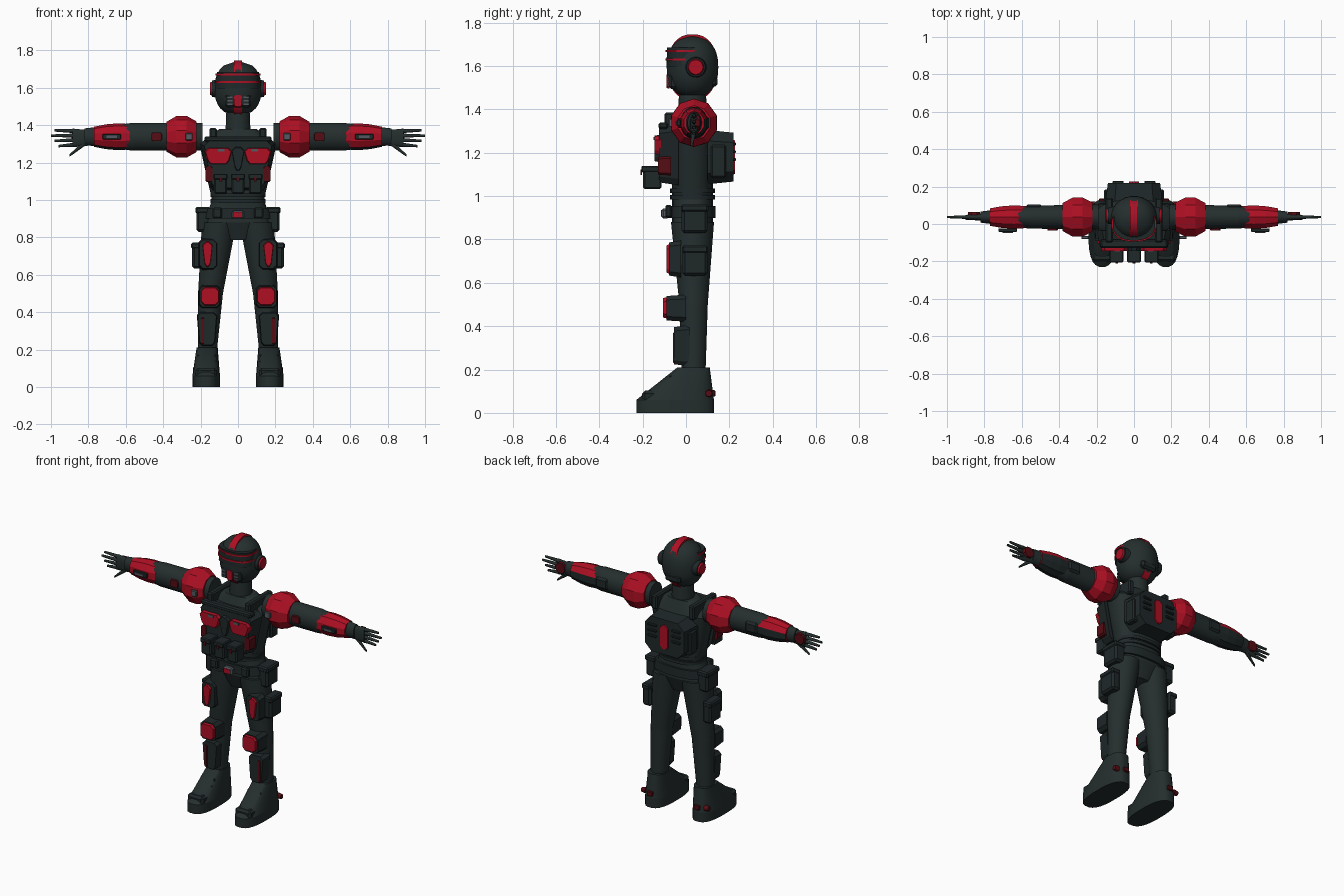
import bpy, bmesh, math
from mathutils import Vector

old = bpy.data.objects.get("Cube")
if old:
    bpy.data.objects.remove(old)


def material(name, *rgb):
    m = bpy.data.materials.new(name)
    m.use_nodes = True
    m.diffuse_color = (*rgb, 1)
    m.node_tree.nodes["Principled BSDF"].inputs["Base Color"].default_value = (*rgb, 1)
    return m


SUIT = material("dark suit", .018, .027, .027)
ARMOR = material("dark armor", .014, .021, .022)
RED = material("bright red", .42, .005, .017)
MAROON = material("dark red", .09, .004, .007)
GREY = material("metal grey", .09, .1, .12)


def finish(name, bm, materials, pair, smooth=False, bevel=0):
    """Turn a bmesh into an object; pair mirrors it to the other side."""
    bmesh.ops.recalc_face_normals(bm, faces=bm.faces)
    mesh = bpy.data.meshes.new(name)
    bm.to_mesh(mesh)
    bm.free()
    for m in materials:
        mesh.materials.append(m)
    if smooth:
        mesh.polygons.foreach_set("use_smooth", [True] * len(mesh.polygons))
        mesh.set_sharp_from_angle(angle=math.radians(50))
    obj = bpy.data.objects.new(name, mesh)
    bpy.context.collection.objects.link(obj)
    if bevel:
        modifier = obj.modifiers.new("bevel", "BEVEL")
        modifier.width, modifier.segments = bevel, 1
    if pair:
        obj.modifiers.new("mirror", "MIRROR").use_mirror_merge = False


def tube(name, base, tip, start, end, mat=SUIT, sides=24, power=1, steps=1,
         narrow=1, pair=False, smooth=True, under=None):
    """Skin ellipses from base to tip; narrow rounds the ends to that share of the radius."""
    base, tip, start, end = Vector(base), Vector(tip), Vector(start), Vector(end)
    span = [abs(d) for d in tip - base]
    axis = span.index(max(span))
    across = [k for k in range(3) if k != axis]
    bm = bmesh.new()
    rings = []
    for step in range(steps + 1):
        t = step / steps
        dome = (1 - abs(2 * t - 1) ** 2.3) ** (1 / 2.3)
        radii = start.lerp(end, t) * max(narrow, dome)
        ring = []
        for i in range(sides):
            a = math.tau * (i + .5) / sides
            p = base.lerp(tip, t)
            for k, r, c in zip(across, radii, (math.cos(a), math.sin(a))):
                p[k] += r * math.copysign(abs(c) ** power, c)
            ring.append(bm.verts.new(p))
        rings.append(ring)
    for low, high in zip(rings, rings[1:]):
        for i in range(sides):
            bm.faces.new((low[i - 1], low[i], high[i], high[i - 1]))
    bm.faces.new(rings[0])
    bm.faces.new(rings[-1])
    bmesh.ops.recalc_face_normals(bm, faces=bm.faces)
    # The lower rear side may take a second material
    if under:
        for f in bm.faces:
            f.material_index = int(f.normal.z - f.normal.y < -.5)
    finish(name, bm, [mat, under] if under else [mat], pair, smooth)


def box(name, at, size, mat=ARMOR, bevel=.008, pair=False):
    bm = bmesh.new()
    bmesh.ops.create_cube(bm, size=1)
    for v in bm.verts:
        v.co = Vector(at) + Vector(size) * v.co
    finish(name, bm, [mat], pair, bevel=bevel)


def plate(name, at, size, mat=ARMOR, corner=.02, shrink=.9, taper=1, pair=False):
    """Octagonal plate, smaller on its outer face, with its lower half scaled by taper."""
    at = Vector(at)
    w, d, h = (s / 2 for s in size)
    outward = math.copysign(d, at.y)
    outline = []
    for x, z in ((w - corner, h), (w, h - corner)):
        outline += [(x, z), (-x, z), (x * taper, -z), (-x * taper, -z)]
    bm = bmesh.new()
    for x, z in outline:
        bm.verts.new(at + Vector((x, -outward, z)))
        bm.verts.new(at + Vector((x * shrink, outward, z * shrink)))
    bmesh.ops.convex_hull(bm, input=bm.verts)
    bmesh.ops.dissolve_limit(bm, angle_limit=.02, verts=bm.verts, edges=bm.edges)
    finish(name, bm, [mat], pair)


# Body, from crotch to neck
mid = .03
crotch, hips, waist, chest, collar = (Vector((0, mid, z)) for z in (.785, .88, 1, 1.3, 1.38))
hip_size, waist_size, chest_size = (.18, .095), (.14, .095), (.208, .1)
tube("pelvis", base=crotch, tip=hips, start=(.06, .06), end=hip_size, power=.8)
tube("abdomen", base=hips, tip=waist, start=hip_size, end=waist_size, power=.8)
tube("chest", base=waist, tip=chest, start=waist_size, end=chest_size, power=.8)
tube("shoulders", base=chest, tip=collar, start=chest_size, end=(.1, .07), power=.8)
tube("neck", base=chest, tip=(0, mid, 1.5), start=(.07, .07), end=(.062, .062))
for drop in (-.015, .015):
    band = waist + Vector((0, 0, drop))
    tube("waist_band", base=band, tip=band + Vector((0, 0, .02)), start=(.147, .105), end=(.147, .105),
         mat=ARMOR, power=.8)
tube("belt", base=(0, mid, .9), tip=(0, mid, .955), start=(.185, .108), end=(.175, .108), mat=ARMOR, power=.8)
box("buckle", at=(0, -.095, .92), size=(.065, .035, .045), mat=GREY)
box("buckle_inset", at=(0, -.113, .92), size=(.045, .006, .03), mat=RED, bevel=0)
box("hip_pouch", at=(.185, .04, .895), size=(.075, .12, .13), bevel=.012, pair=True)
box("hip_pouch_flap", at=(.188, .04, .945), size=(.08, .126, .035), pair=True)
box("front_belt_pouch", at=(.11, -.08, .93), size=(.05, .03, .06), pair=True)

# Chest rig
plate("chest_vest", at=(0, -.08, 1.19), size=(.4, .09, .28), corner=.03, taper=.78)
plate("chest_plate", at=(.105, -.13, 1.235), size=(.15, .03, .09), mat=RED, taper=.8, pair=True)
plate("sternum_plate", at=(0, -.13, 1.22), size=(.07, .03, .13), taper=.5)
box("chest_tab", at=(.09, -.147, 1.265), size=(.035, .008, .014), mat=GREY, bevel=0, pair=True)
plate("rib_plate", at=(.155, -.1, 1.14), size=(.04, .06, .09), mat=MAROON, corner=.01, pair=True)
box("collar_bar", at=(0, -.105, 1.325), size=(.36, .045, .03))
box("shoulder_strap", at=(.133, .02, 1.34), size=(.04, .24, .09), pair=True)
for x in (-.093, 0, .093):
    box("chest_pouch", at=(x, -.155, 1.085), size=(.07, .085, .105))
    box("pouch_flap", at=(x, -.16, 1.125), size=(.074, .09, .03), bevel=.005)
    box("pouch_tab", at=(x, -.207, 1.11), size=(.014, .006, .025), mat=MAROON, bevel=0)

# Backpack
plate("backpack", at=(0, .16, 1.18), size=(.31, .12, .25), corner=.05)
plate("backpack_panel", at=(0, .218, 1.18), size=(.06, .016, .17), mat=RED)
for row in range(3):
    box("backpack_vent", at=(.085, .22, 1.17 + row * .035), size=(.06, .02, .014), bevel=.003, pair=True)
box("backpack_side_pouch", at=(.14, .15, 1.16), size=(.04, .07, .15), pair=True)

# Head
tube("helmet", base=(0, mid, 1.45), tip=(0, mid, 1.74), start=(.127, .12), end=(.127, .12),
     steps=14, narrow=.1)
tube("crest", base=(-.022, mid, 1.595), tip=(.022, mid, 1.595), start=(.115, .152), end=(.115, .152),
     mat=RED, sides=40, power=.87)
tube("visor", base=(0, 0, 1.595), tip=(0, 0, 1.685), start=(.117, .091), end=(.114, .088), mat=ARMOR, power=.85)
for z in (1.63, 1.67):
    tube("visor_line", base=(0, 0, z - .005), tip=(0, 0, z + .005), start=(.12, .095), end=(.12, .095),
         mat=RED, power=.85)
box("jaw_guard", at=(0, -.05, 1.53), size=(.14, .06, .07), bevel=.012)
plate("mouth_plate", at=(0, -.082, 1.53), size=(.045, .014, .07), mat=RED, corner=.01)
for row in range(3):
    box("jaw_vent", at=(.045, -.081, 1.51 + row * .02), size=(.03, .008, .009), mat=GREY, bevel=0, pair=True)
ear = Vector((.1, .045, 1.595))
outer = Vector((.04, 0, 0))
tube("ear_base", base=ear, tip=ear + outer, start=(.05, .05), end=(.044, .044), mat=ARMOR, pair=True)
tube("ear_disc", base=ear + outer, tip=ear + outer * 1.25, start=(.037, .037), end=(.033, .033), mat=RED, pair=True)
box("nape_guard", at=(0, .12, 1.53), size=(.11, .05, .05), bevel=.012)

# Arms, straight out to the sides
arm = 1.338


def on_arm(x, y=.037, z=arm):
    return Vector((x, y, z))


tube("upper_arm", base=on_arm(.19), tip=on_arm(.56), start=(.067, .075), end=(.062, .075), pair=True)
tube("forearm", base=on_arm(.56), tip=on_arm(.82), start=(.062, .075), end=(.03, .045), pair=True)
tube("shoulder_pad", base=on_arm(.222), tip=on_arm(.382), start=(.116, .117), end=(.112, .114), mat=RED,
     sides=10, steps=3, narrow=.7, pair=True, smooth=False)
tube("forearm_guard", base=on_arm(.578), tip=on_arm(.77), start=(.073, .08), end=(.058, .063), mat=RED,
     sides=10, steps=3, narrow=.85, pair=True, smooth=False, under=ARMOR)
box("shoulder_badge", at=on_arm(.262, -.072), size=(.04, .018, .04), mat=GREY, bevel=.004, pair=True)
plate("upper_arm_panel", at=on_arm(.435, -.025), size=(.06, .02, .05), mat=MAROON, corner=.01, pair=True)
box("elbow_pad", at=on_arm(.535, .088), size=(.09, .035, .07), bevel=.012, pair=True)
box("forearm_device", at=on_arm(.675, -.033), size=(.1, .02, .03), bevel=.004, pair=True)
box("device_screen", at=on_arm(.675, -.045), size=(.055, .006, .014), mat=GREY, bevel=0, pair=True)

# Hands
tube("palm", base=on_arm(.8, z=1.332), tip=on_arm(.885, z=1.332), start=(.02, .042), end=(.015, .05),
     power=.8, pair=True)
plate("hand_plate", at=on_arm(.855, .055), size=(.07, .02, .07), mat=MAROON, pair=True)
for i in range(4):
    z = 1.368 - i * .024
    tube("finger", base=on_arm(.87, z=z), tip=on_arm(1 - abs(i - 1) * .02, z=z + (1 - i) * .004),
         start=(.012, .012), end=(.006, .007), sides=8, pair=True)
tube("thumb", base=on_arm(.82, z=1.305), tip=on_arm(.9, .026, 1.238), start=(.013, .018), end=(.006, .007),
     sides=8, pair=True)

# Legs, spreading slightly toward the feet
hip, knee, ankle = Vector((.1, mid, .88)), Vector((.147, .035, .5)), Vector((.165, .035, .17))
tube("thigh", base=hip, tip=knee, start=(.093, .1), end=(.067, .066), pair=True)
tube("shin", base=knee, tip=ankle, start=(.067, .066), end=(.05, .055), pair=True)
box("thigh_pouch", at=(.215, .042, .7), size=(.06, .115, .135), bevel=.012, pair=True)
box("thigh_pouch_flap", at=(.22, .042, .755), size=(.06, .12, .035), pair=True)
plate("thigh_guard", at=(.16, -.05, .71), size=(.1, .055, .17), pair=True)
plate("thigh_panel", at=(.163, -.08, .71), size=(.055, .02, .14), mat=RED, taper=.6, pair=True)
plate("knee_pad", at=(.152, -.045, .483), size=(.12, .09, .125), pair=True)
plate("knee_panel", at=(.15, -.095, .485), size=(.1, .02, .1), mat=RED, pair=True)
plate("shin_guard", at=(.165, -.02, .31), size=(.11, .07, .19), taper=.8, pair=True)
plate("shin_stripe", at=(.19, -.055, .3), size=(.018, .01, .15), mat=MAROON, corner=.005, pair=True)

# Boots
sole, instep = Vector((.17, -.05, 0)), Vector((.17, -.05, .06))
foot_size = (.074, .18)
tube("boot_sole", base=sole, tip=instep, start=foot_size, end=foot_size, power=.75, pair=True)
tube("boot_upper", base=instep, tip=(.165, .035, .21), start=foot_size, end=(.057, .075), power=.75, pair=True)
box("toe_cap", at=(.17, -.165, .075), size=(.115, .075, .055), bevel=.014, pair=True)
for lift in (0, .03):
    box("boot_strap", at=(.166, lift - .09, lift + .135), size=(.1, .03, .018), bevel=.004, pair=True)
tube("ankle_stud", base=(.21, .105, .09), tip=(.24, .105, .09), start=(.018, .018), end=(.015, .015),
     mat=MAROON, sides=10, pair=True)
box("heel_tab", at=(.168, .126, .09), size=(.04, .02, .03), mat=MAROON, bevel=.004, pair=True)
